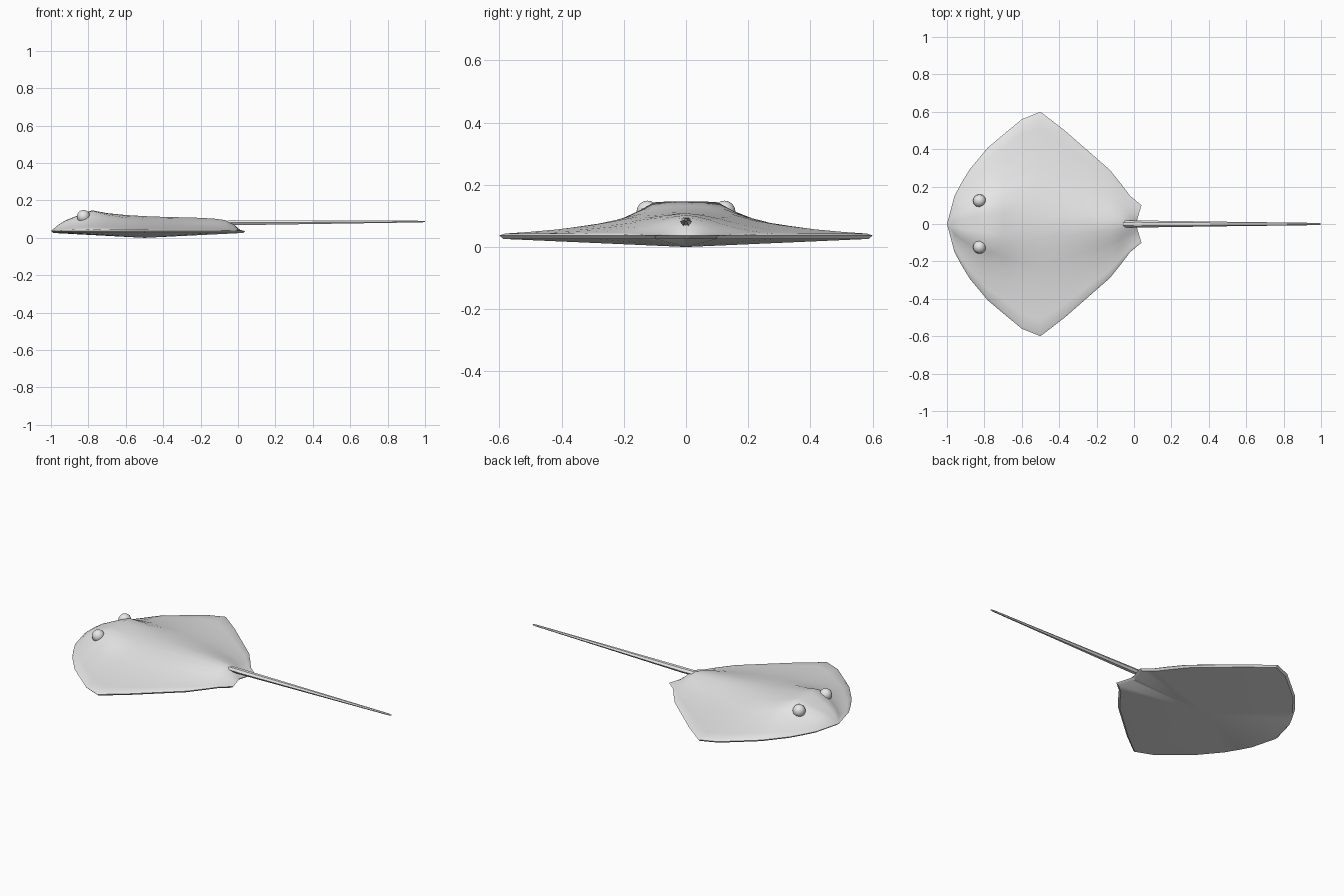
import bpy, bmesh, math
from mathutils import Vector

if "Cube" in bpy.data.objects:
    bpy.data.objects.remove(bpy.data.objects["Cube"])

grey = bpy.data.materials.new("plain_grey")
grey.diffuse_color = (0.8, 0.8, 0.8, 1)
grey.use_nodes = True
grey.node_tree.nodes["Principled BSDF"].inputs["Base Color"].default_value = grey.diffuse_color
RIM = 0.037


def finish(name, bm, angle):
    bmesh.ops.recalc_face_normals(bm, faces=bm.faces[:])
    mesh = bpy.data.meshes.new(name)
    bm.to_mesh(mesh)
    bm.free()
    mesh.materials.append(grey)
    ob = bpy.data.objects.new(name, mesh)
    bpy.context.collection.objects.link(ob)
    bpy.ops.object.select_all(action='DESELECT')
    ob.select_set(True)
    bpy.context.view_layer.objects.active = ob
    bpy.ops.object.shade_smooth_by_angle(angle=math.radians(angle))
    return ob


# Body disc: stations of (x, half width, spine height)
stations = [(-1.0, 0.0, RIM), (-0.96, 0.15, 0.07), (-0.925, 0.215, 0.092),
            (-0.88, 0.29, 0.11), (-0.83, 0.35, 0.13), (-0.78, 0.41, 0.147),
            (-0.70, 0.477, 0.132), (-0.60, 0.56, 0.122), (-0.50, 0.60, 0.116),
            (-0.37, 0.50, 0.111), (-0.25, 0.395, 0.109), (-0.13, 0.29, 0.103),
            (-0.07, 0.215, 0.095), (-0.02, 0.15, 0.072), (0.04, 0.10, RIM)]
# Cross-section: (fraction of half width, head height, back height)
section = [(0, 1, 1), (0.12, 1, 0.92), (0.25, 0.97, 0.78), (0.37, 0.72, 0.6),
           (0.5, 0.5, 0.43), (0.7, 0.3, 0.24), (0.85, 0.18, 0.14),
           (0.97, 0.09, 0.08), (1, 0, 0)]
half = [(-t, h, b) for t, h, b in reversed(section[1:])] + section

bm = bmesh.new()
rows = []
for i, (x, w, top) in enumerate(stations):
    k = min(1, max(0, (x + 0.78) / 0.25))      # blend from head to back
    row = []
    for t, h, b in half:
        f = h * (1 - k) + b * k
        notch = 0.03 * (1 - abs(t)) if i == len(stations) - 1 else 0
        row.append(bm.verts.new((x - notch, w * t, RIM + (top - RIM) * f)))
    rows.append(row)
for a, b in zip(rows, rows[1:]):
    for j in range(len(half) - 1):
        bm.faces.new((a[j], b[j], b[j + 1], a[j + 1]))
bmesh.ops.remove_doubles(bm, verts=bm.verts[:], dist=0.0005)

# Lower rim and shallow conical belly
edges = [e for e in bm.edges if e.is_boundary]
ext = bmesh.ops.extrude_edge_only(bm, edges=edges)["geom"]
for v in [g for g in ext if isinstance(g, bmesh.types.BMVert)]:
    v.co = Vector((-0.48 + (v.co.x + 0.48) * 0.975, v.co.y * 0.98, 0.026))
belly = bm.verts.new((-0.5, 0, 0))
for e in [g for g in ext if isinstance(g, bmesh.types.BMEdge)]:
    if e.is_boundary:
        bm.faces.new((e.verts[0], e.verts[1], belly))
finish("body", bm, 40)

# Tail: tapering six-sided rod
bm = bmesh.new()
rings = []
for x, z, ry, rz in [(-0.06, 0.083, 0.009, 0.008), (-0.045, 0.082, 0.018, 0.014),
                     (0.02, 0.081, 0.019, 0.015), (0.5, 0.084, 0.012, 0.010),
                     (0.98, 0.087, 0.006, 0.005), (1.0, 0.087, 0.003, 0.003)]:
    rings.append([bm.verts.new((x, ry * math.cos(a * math.pi / 3),
                                z + rz * math.sin(a * math.pi / 3))) for a in range(6)])
for a, b in zip(rings, rings[1:]):
    for j in range(6):
        bm.faces.new((a[j], a[(j + 1) % 6], b[(j + 1) % 6], b[j]))
bm.faces.new(rings[0])
bm.faces.new(rings[-1])
finish("tail", bm, 40)

# Eyes
for side, label in ((1, "left"), (-1, "right")):
    bm = bmesh.new()
    bmesh.ops.create_uvsphere(bm, u_segments=12, v_segments=8, radius=0.035)
    eye = finish(label + "_eye", bm, 35)
    eye.location = (-0.826, 0.124 * side, 0.114)
